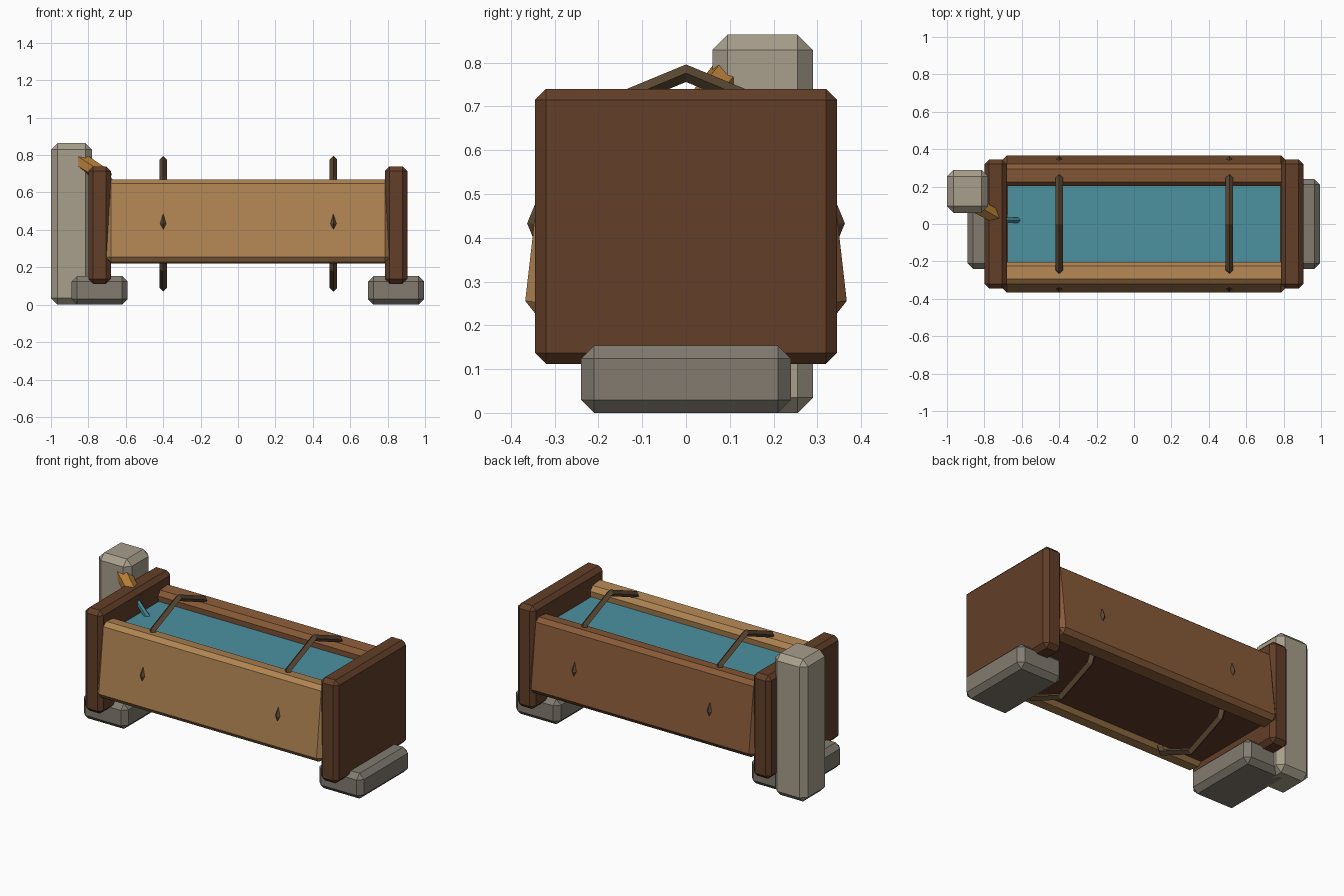
import bpy, bmesh
from math import pi
from mathutils import Vector

if "Cube" in bpy.data.objects:
    bpy.data.objects.remove(bpy.data.objects["Cube"])


def lin(c):
    c /= 255
    return c / 12.92 if c <= 0.04045 else ((c + 0.055) / 1.055) ** 2.4


def material(name, r, g, b):
    m = bpy.data.materials.new(name)
    m.diffuse_color = (lin(r), lin(g), lin(b), 1)
    m.use_nodes = True
    m.node_tree.nodes["Principled BSDF"].inputs["Base Color"].default_value = m.diffuse_color
    return m


DARK_WOOD = material("dark_wood", 98, 62, 40)
LIGHT_WOOD = material("light_wood", 176, 132, 82)
MID_WOOD = material("mid_wood", 136, 90, 56)
SPOUT_WOOD = material("spout_wood", 178, 124, 55)
IRON = material("iron", 92, 72, 52)
STONE = material("stone", 130, 123, 112)
PALE_STONE = material("pale_stone", 168, 159, 140)
WATER = material("water", 76, 145, 160)


def finish(bm, name, mat):
    me = bpy.data.meshes.new(name)
    bm.to_mesh(me)
    bm.free()
    me.materials.append(mat)
    ob = bpy.data.objects.new(name, me)
    bpy.context.collection.objects.link(ob)
    return ob


def box(name, centre, size, mat, chamfer=0.0, tilt=0.0):
    bm = bmesh.new()
    bmesh.ops.create_cube(bm, size=1)
    bmesh.ops.scale(bm, vec=size, verts=bm.verts)
    if chamfer:
        bmesh.ops.bevel(bm, geom=bm.edges[:], offset=chamfer, segments=1,
                        affect='EDGES', profile=0.5)
    ob = finish(bm, name, mat)
    ob.location = centre
    ob.rotation_euler.x = tilt
    return ob


def rod(name, a, b, r1, r2, sides, mat):
    a, b = Vector(a), Vector(b)
    bm = bmesh.new()
    bmesh.ops.create_cone(bm, cap_ends=True, segments=sides, radius1=r1,
                          radius2=r2, depth=(b - a).length)
    ob = finish(bm, name, mat)
    ob.location = (a + b) / 2
    ob.rotation_euler = (b - a).to_track_quat('Z', 'Y').to_euler()
    return ob


# End boards and the stone feet under them
for side, x in (("left", -0.74), ("right", 0.845)):
    box(side + "_end_board", (x, 0, 0.426), (0.12, 0.69, 0.628), DARK_WOOD, 0.025)
    box(side + "_foot", (x, 0, 0.077), (0.30, 0.48, 0.154), STONE, 0.03)

# Leaning side boards
for side, s, mat in (("front", -1, LIGHT_WOOD), ("back", 1, MID_WOOD)):
    box(side + "_side_board", (0.0525, s * 0.285, 0.445), (1.515, 0.12, 0.445),
        mat, 0.025, s * 0.115)

# Floor and water
box("floor_board", (0.0525, 0, 0.28), (1.48, 0.50, 0.08), DARK_WOOD)
box("water", (0.0525, 0, 0.585), (1.46, 0.42, 0.03), WATER)

# Iron hoops around the trough
for side, x in (("left", -0.40), ("right", 0.51)):
    bpy.ops.mesh.primitive_torus_add(major_segments=8, minor_segments=4,
                                     major_radius=0.343, minor_radius=0.02,
                                     location=(x, 0, 0.433), rotation=(0, pi / 2, 0))
    hoop = bpy.context.object
    hoop.name = side + "_hoop"
    hoop.data.materials.append(IRON)

# Stone post with wooden spout and a trickle of water
box("post", (-0.89, 0.175, 0.432), (0.22, 0.23, 0.864), PALE_STONE, 0.035)
rod("spout", (-0.89, 0.125, 0.80), (-0.70, 0.02, 0.68), 0.048, 0.04, 6, SPOUT_WOOD)
rod("trickle", (-0.70, 0.02, 0.68), (-0.62, 0.02, 0.59), 0.016, 0.016, 6, WATER)
